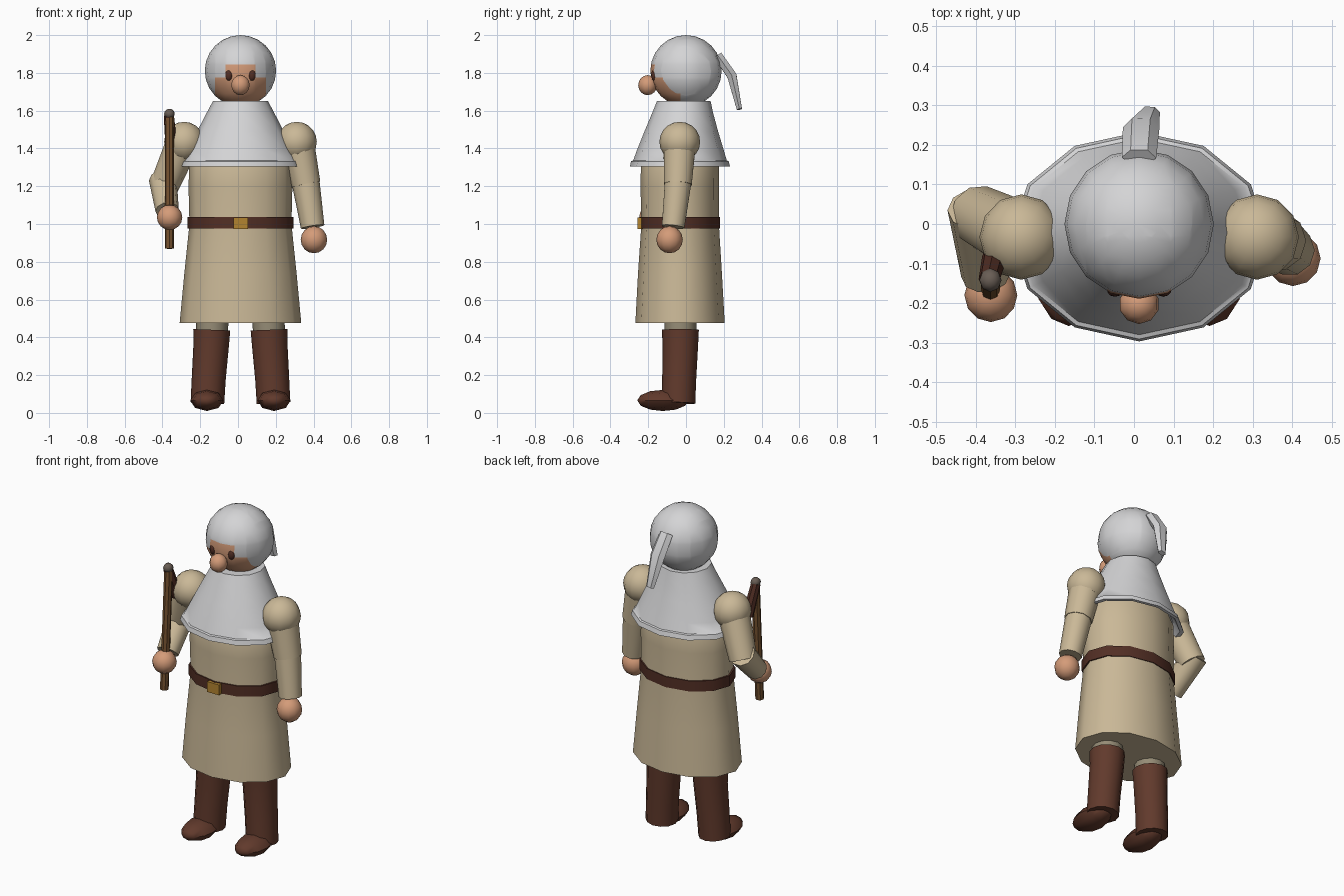
import bpy, bmesh, math
from mathutils import Vector, Matrix

if "Cube" in bpy.data.objects:
    bpy.data.objects.remove(bpy.data.objects["Cube"])

CX, CY = 0.013, -0.03   # body axis


def material(name, r, g, b):
    m = bpy.data.materials.new(name)
    m.diffuse_color = (r, g, b, 1)
    m.use_nodes = True
    m.node_tree.nodes["Principled BSDF"].inputs["Base Color"].default_value = m.diffuse_color
    return m


GREY = material("hood_grey", 0.66, 0.66, 0.67)
TAN = material("tunic_tan", 0.59, 0.48, 0.31)
SKIN = material("skin", 0.66, 0.33, 0.19)
BROWN = material("boot_brown", 0.12, 0.042, 0.025)
DARK = material("belt_brown", 0.085, 0.028, 0.018)
GOLD = material("buckle_gold", 0.45, 0.23, 0.03)
WOOD = material("handle_wood", 0.18, 0.085, 0.03)
IRON = material("iron", 0.14, 0.11, 0.09)
LINEN = material("trouser_linen", 0.30, 0.26, 0.18)


def finish(name, bm, *mats, angle=42):
    bmesh.ops.recalc_face_normals(bm, faces=bm.faces[:])
    for f in bm.faces:
        f.smooth = True
    for e in bm.edges:
        e.smooth = e.calc_face_angle(3.2) < math.radians(angle)
    me = bpy.data.meshes.new(name)
    bm.to_mesh(me)
    bm.free()
    for m in mats:
        me.materials.append(m)
    ob = bpy.data.objects.new(name, me)
    bpy.context.collection.objects.link(ob)
    return ob


def skin_rings(bm, rings):
    n = len(rings[0])
    for a, b in zip(rings, rings[1:]):
        for i in range(n):
            bm.faces.new((a[i], a[(i + 1) % n], b[(i + 1) % n], b[i]))
    bm.faces.new(rings[0])
    bm.faces.new(rings[-1])


def loft(name, rows, mat, n=12):
    """Stacked ellipses, each row (rx, y_front, y_back, z)."""
    bm = bmesh.new()
    rings = []
    for rx, yf, yb, z in rows:
        c, ry = (yf + yb) / 2, (yb - yf) / 2
        rings.append([bm.verts.new((CX + rx * math.cos(2 * math.pi * i / n),
                                    c + ry * math.sin(2 * math.pi * i / n), z))
                      for i in range(n)])
    skin_rings(bm, rings)
    return finish(name, bm, mat)


def limb(name, points, radii, mat, n=10, widen=1.0):
    """Tapered tube along a path; widen stretches it sideways."""
    bm = bmesh.new()
    pts = [Vector(p) for p in points]
    rings = []
    for k, p in enumerate(pts):
        d = (pts[min(k + 1, len(pts) - 1)] - pts[max(k - 1, 0)]).normalized()
        side = Vector((1, 0, 0))
        u = (side - d * side.dot(d)).normalized()
        v = d.cross(u)
        r = radii[k]
        rings.append([bm.verts.new(p + u * r * widen * math.cos(2 * math.pi * i / n)
                                   + v * r * math.sin(2 * math.pi * i / n))
                      for i in range(n)])
    skin_rings(bm, rings)
    return finish(name, bm, mat)


def ball(name, loc, size, mat, seg=12, rings=8, tilt=0):
    bm = bmesh.new()
    m = (Matrix.Translation(loc) @ Matrix.Rotation(tilt, 4, 'X')
         @ Matrix.Diagonal((*size, 1)))
    bmesh.ops.create_uvsphere(bm, u_segments=seg, v_segments=rings, radius=1, matrix=m)
    return finish(name, bm, mat, angle=50)


# hooded head: face opening cut into the sphere along straight lines
bm = bmesh.new()
bmesh.ops.create_uvsphere(bm, u_segments=16, v_segments=12, radius=0.189,
                          matrix=Matrix.Translation((CX, 0, 1.811)))
cuts = [((0, 0, z), (0, 0, 1)) for z in (1.845, 1.775, 1.69)]
cuts += [((CX + x, 0, 0), (1, 0, 0)) for x in (-0.135, -0.08, 0.08, 0.135)]
cuts += [((0, -0.03, 0), (0, 1, 0))]
for co, no in cuts:
    bmesh.ops.bisect_plane(bm, geom=bm.verts[:] + bm.edges[:] + bm.faces[:],
                           plane_co=co, plane_no=no, dist=1e-5)
for f in bm.faces:
    c = f.calc_center_median()
    x = abs(c.x - CX)
    if c.y < -0.03 and (c.z < 1.69 or (c.z < 1.775 and x < 0.135)
                        or (c.z < 1.845 and x < 0.08)):
        f.material_index = 1
finish("hooded_head", bm, GREY, SKIN)

# face details
ball("nose", (CX, -0.203, 1.735), (0.051, 0.05, 0.053), SKIN, 10, 8)
for s, n in ((-1, "left_eye"), (1, "right_eye")):
    ball(n, (CX + s * 0.061, -0.168, 1.788), (0.02, 0.016, 0.03), DARK, 10, 8)

# trailing hood tail
limb("hood_tail", [(CX, 0.168, 1.893), (0.018, 0.243, 1.785), (0.04, 0.283, 1.607)],
     [0.027, 0.029, 0.016], GREY, n=6, widen=1.6)
bpy.data.objects["hood_tail"].data.update()

# shoulder cape with a rim
loft("shoulder_cape", [(0.145, -0.153, 0.130, 1.652), (0.178, -0.178, 0.143, 1.59),
                       (0.230, -0.220, 0.170, 1.49), (0.280, -0.260, 0.200, 1.39),
                       (0.308, -0.280, 0.216, 1.336), (0.318, -0.291, 0.226, 1.332),
                       (0.326, -0.297, 0.233, 1.305), (0.302, -0.276, 0.214, 1.305),
                       (0.265, -0.235, 0.175, 1.36)], GREY)

# tunic, belt and buckle
loft("tunic", [(0.322, -0.268, 0.205, 0.475), (0.297, -0.254, 0.190, 0.74),
               (0.270, -0.236, 0.174, 1.0), (0.275, -0.241, 0.175, 1.2),
               (0.270, -0.238, 0.174, 1.34), (0.20, -0.18, 0.12, 1.45)], TAN)
loft("belt", [(0.281, -0.244, 0.180, 0.975), (0.281, -0.244, 0.180, 1.038)], DARK)
bm = bmesh.new()
bmesh.ops.create_cube(bm, size=1, matrix=Matrix.Translation((CX + 0.002, -0.24, 1.004))
                      @ Matrix.Diagonal((0.078, 0.036, 0.062, 1)))
finish("buckle", bm, GOLD)

# legs, boots and feet
for s, n in ((-1, "left"), (1, "right")):
    top = Vector((CX + s * 0.152, -0.03, 0.44))
    limb(n + "_trouser", [top + Vector((0, 0, -0.05)), top + Vector((-s * 0.005, 0, 0.1))],
         [0.085, 0.085], LINEN, n=12)
    limb(n + "_boot", [(CX + s * 0.175, -0.04, 0.052), (CX + s * 0.168, -0.036, 0.18),
                       (CX + s * 0.155, -0.03, 0.36), top],
         [0.089, 0.09, 0.094, 0.098], BROWN, n=12)
    ball(n + "_foot", (CX + s * 0.178, -0.122, 0.066), (0.088, 0.056, 0.136), BROWN,
         8, 6, tilt=math.pi / 2)

# shoulders
for s, n in ((-1, "left"), (1, "right")):
    ball(n + "_shoulder", (CX + s * 0.298, -0.033, 1.435), (0.106, 0.108, 0.106), TAN, 12, 10)

# hanging right arm
limb("right_upper_arm", [(0.312, -0.033, 1.44), (0.36, -0.043, 1.21)], [0.09, 0.077], TAN)
limb("right_forearm", [(0.357, -0.041, 1.23), (0.395, -0.068, 0.985)], [0.074, 0.063], TAN)
ball("right_hand", (0.402, -0.087, 0.917), (0.07, 0.07, 0.072), SKIN, 12, 8)

# bent left arm
limb("left_upper_arm", [(-0.287, -0.033, 1.44), (-0.395, 0.022, 1.19)], [0.09, 0.077], TAN)
limb("left_forearm", [(-0.398, 0.04, 1.235), (-0.375, -0.13, 1.07)], [0.074, 0.062], TAN)
ball("left_hand", (-0.362, -0.18, 1.035), (0.067, 0.068, 0.067), SKIN, 12, 8)

# flail: handle, hinge and hanging beater
limb("flail_handle", [(-0.363, -0.18, 0.87), (-0.363, -0.14, 1.575)], [0.024, 0.024], WOOD, n=8)
ball("flail_hinge", (-0.363, -0.142, 1.583), (0.028, 0.03, 0.027), IRON, 8, 6)
limb("flail_beater", [(-0.366, -0.14, 1.575), (-0.352, -0.082, 1.40)], [0.027, 0.032], DARK, n=8)
